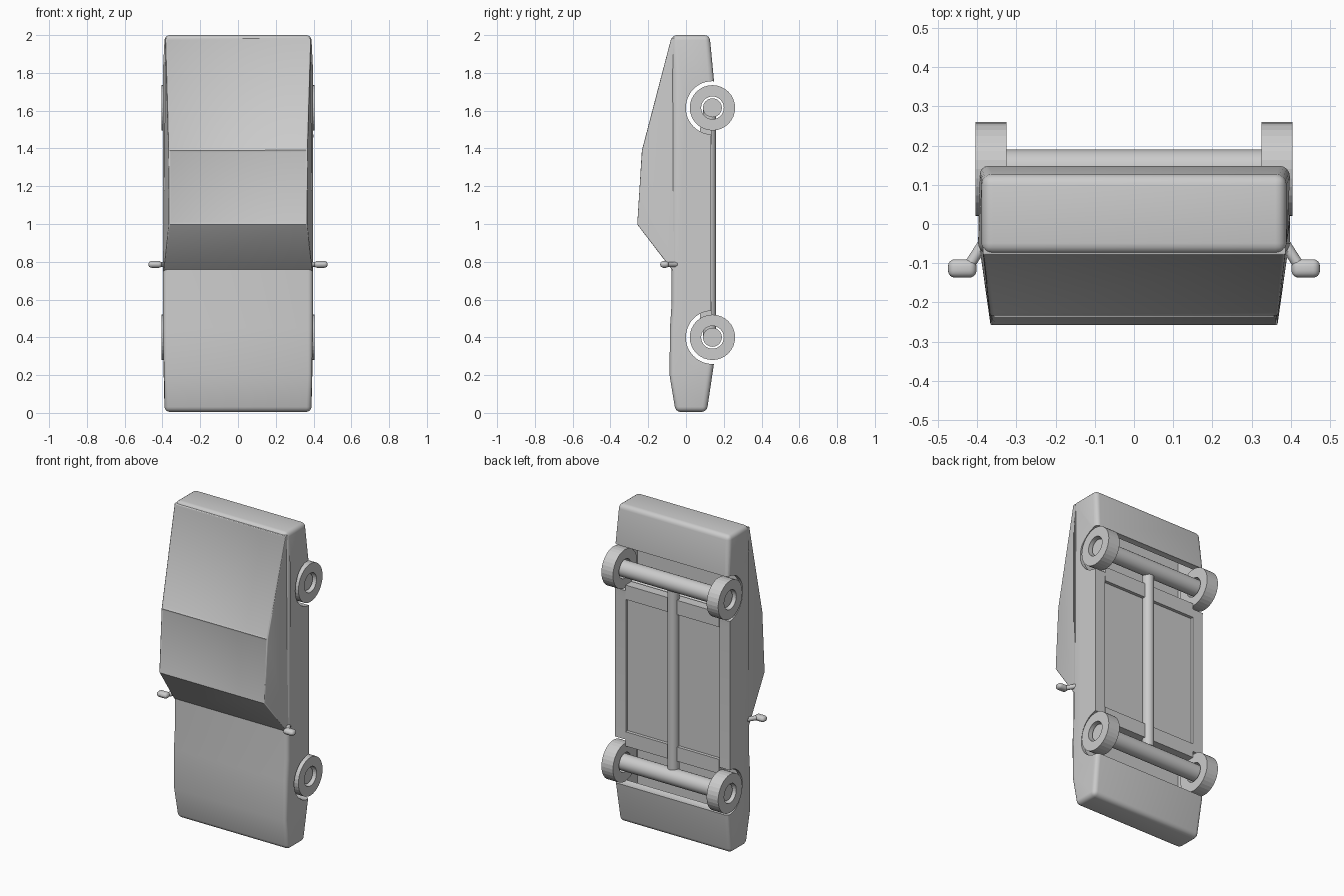
import bpy, bmesh, math
from mathutils import Vector, Matrix

if "Cube" in bpy.data.objects:
    bpy.data.objects.remove(bpy.data.objects["Cube"])

grey = bpy.data.materials.new("plain grey")
grey.use_nodes = True
grey.diffuse_color = (0.6, 0.6, 0.6, 1)
grey.node_tree.nodes["Principled BSDF"].inputs["Base Color"].default_value = (0.6, 0.6, 0.6, 1)

WHEEL_Y, WHEEL_Z = 0.14, (0.4, 1.615)


def finish(name, bm, smooth=None):
    bmesh.ops.recalc_face_normals(bm, faces=bm.faces)
    mesh = bpy.data.meshes.new(name)
    bm.to_mesh(mesh)
    bm.free()
    mesh.materials.append(grey)
    ob = bpy.data.objects.new(name, mesh)
    bpy.context.collection.objects.link(ob)
    if smooth:
        shade(ob, smooth)
    return ob


def activate(ob):
    bpy.ops.object.select_all(action='DESELECT')
    ob.select_set(True)
    bpy.context.view_layer.objects.active = ob


def shade(ob, angle):
    activate(ob)
    bpy.ops.object.shade_smooth_by_angle(angle=math.radians(angle))


def box(name, lo, hi, bevel=0, smooth=None):
    lo, hi = Vector(lo), Vector(hi)
    bm = bmesh.new()
    bmesh.ops.create_cube(bm, size=1)
    for v in bm.verts:
        v.co = (lo + hi) / 2 + v.co * (hi - lo)
    if bevel:
        bmesh.ops.bevel(bm, geom=bm.edges[:], offset=bevel, segments=4, profile=0.5, affect='EDGES')
    return finish(name, bm, smooth)


def rod(name, a, b, radius, sides=32, smooth=None):
    a, b = Vector(a), Vector(b)
    d = b - a
    bm = bmesh.new()
    bmesh.ops.create_cone(bm, cap_ends=True, segments=sides, radius1=radius, radius2=radius, depth=d.length,
                          matrix=Matrix.Translation((a + b) / 2) @ d.to_track_quat('Z', 'Y').to_matrix().to_4x4())
    return finish(name, bm, smooth)


def cut(ob, cutter):
    mod = ob.modifiers.new("cut", 'BOOLEAN')
    mod.operation, mod.solver, mod.object = 'DIFFERENCE', 'EXACT', cutter
    activate(ob)
    bpy.ops.object.modifier_apply(modifier=mod.name)
    bpy.data.objects.remove(cutter)


# Body: side profile (y, z) swept across the width, narrower at the two ends
profile = [(0.11, 0.005), (-0.055, 0.005), (-0.087, 0.2), (-0.085, 0.45), (-0.076, 0.58), (-0.076, 1.8),
           (-0.076, 2.0), (0.125, 2.0), (0.148, 1.76), (0.133, 1.45), (0.133, 0.55), (0.148, 0.26)]
bm = bmesh.new()
sides = []
for s in (-1, 1):
    sides.append([bm.verts.new((s * (0.388 if z < 0.1 or z > 1.9 else 0.398), y, z)) for y, z in profile])
    bm.faces.new(sides[-1])
n = len(profile)
for i in range(n):
    j = (i + 1) % n
    bm.faces.new((sides[0][i], sides[0][j], sides[1][j], sides[1][i]))
bmesh.ops.recalc_face_normals(bm, faces=bm.faces)
# Round the upper and end edges, keep the lower side edges crisp
sharp = [e for e in bm.edges if e.calc_face_angle(0) > math.radians(40)
         and not all(v.co.y > 0.13 for v in e.verts)]
bmesh.ops.bevel(bm, geom=sharp, offset=0.027, segments=4, profile=0.5, affect='EDGES', clamp_overlap=True)
body = finish("body", bm)

# Wheel wells, the hollow nose and tail, and the shallow floor pan
for z in WHEEL_Z:
    cut(body, rod("well_cutter", (-0.6, WHEEL_Y, z), (0.6, WHEEL_Y, z), 0.141, 48))
cut(body, box("nose_cutter", (-0.37, -0.05, 0.04), (0.37, 0.095, 0.5)))
cut(body, box("tail_cutter", (-0.37, -0.05, 1.51), (0.37, 0.11, 1.96)))
cut(body, box("floor_cutter", (-0.325, 0.115, 0.55), (0.325, 0.3, 1.46)))
shade(body, 35)

# Cabin: tapered block with sloping windscreen and long rear slope
bm = bmesh.new()
rings = []
for s in (-1, 1):
    ring = [(0.394, -0.06, 0.75), (0.394, -0.074, 0.757), (0.366, -0.26, 1.0),
            (0.368, -0.234, 1.39), (0.386, -0.08, 1.985), (0.386, -0.06, 1.985)]
    rings.append([bm.verts.new((s * x, y, z)) for x, y, z in ring])
    bm.faces.new(rings[-1])
panels = []
for i in range(6):
    j = (i + 1) % 6
    panels.append(bm.faces.new((rings[0][i], rings[0][j], rings[1][j], rings[1][i])))
bmesh.ops.recalc_face_normals(bm, faces=bm.faces)
rim = [e for e in bm.edges if e.calc_face_angle(0) > math.radians(50)
       and all(v.co.y < -0.07 for v in e.verts)]
# Slightly sunken roof and rear window panels
for panel in panels[2:4]:
    bmesh.ops.inset_individual(bm, faces=[panel], thickness=0.016, depth=-0.005)
bmesh.ops.bevel(bm, geom=rim, offset=0.006, segments=3, profile=0.5, affect='EDGES')
finish("cabin", bm, 35)

# Cross members beside the wheel wells
for label, z0, z1 in (("front", 0.5, 0.59), ("rear", 1.42, 1.51)):
    box(label + "_cross_member", (-0.325, 0.075, z0), (0.325, 0.135, z1))

# Axles and drive shaft
for label, z in zip(("front", "rear"), WHEEL_Z):
    rod(label + "_axle", (-0.385, WHEEL_Y, z), (0.385, WHEEL_Y, z), 0.05, 32, 30)
rod("drive_shaft", (0, 0.125, WHEEL_Z[0]), (0, 0.125, WHEEL_Z[1]), 0.034, 32, 30)


# Wheels: open rings around the axle ends
def wheel(name, side, z):
    section = [(0.325, 0.06), (0.325, 0.12), (0.405, 0.12), (0.405, 0.06)]
    bm = bmesh.new()
    loop = [bm.verts.new((side * x, WHEEL_Y + r, z)) for x, r in section]
    edges = [bm.edges.new((loop[i], loop[(i + 1) % 4])) for i in range(4)]
    bmesh.ops.spin(bm, geom=loop + edges, cent=(0, WHEEL_Y, z), axis=(1, 0, 0),
                   angle=math.tau, steps=32, use_duplicate=False)
    bmesh.ops.remove_doubles(bm, verts=bm.verts, dist=0.0005)
    finish(name, bm)


for side, label in ((1, "left"), (-1, "right")):
    for end, z in zip(("front", "rear"), WHEEL_Z):
        wheel(f"{end}_{label}_wheel", side, z)
    # Door mirrors on bent arms
    xs = sorted((side * 0.402, side * 0.475))
    box(label + "_mirror", (xs[0], -0.137, 0.768), (xs[1], -0.09, 0.804), 0.018, 40)
    rod(label + "_mirror_arm", (side * 0.385, -0.05, 0.786), (side * 0.422, -0.108, 0.786), 0.014, 12, 40)
